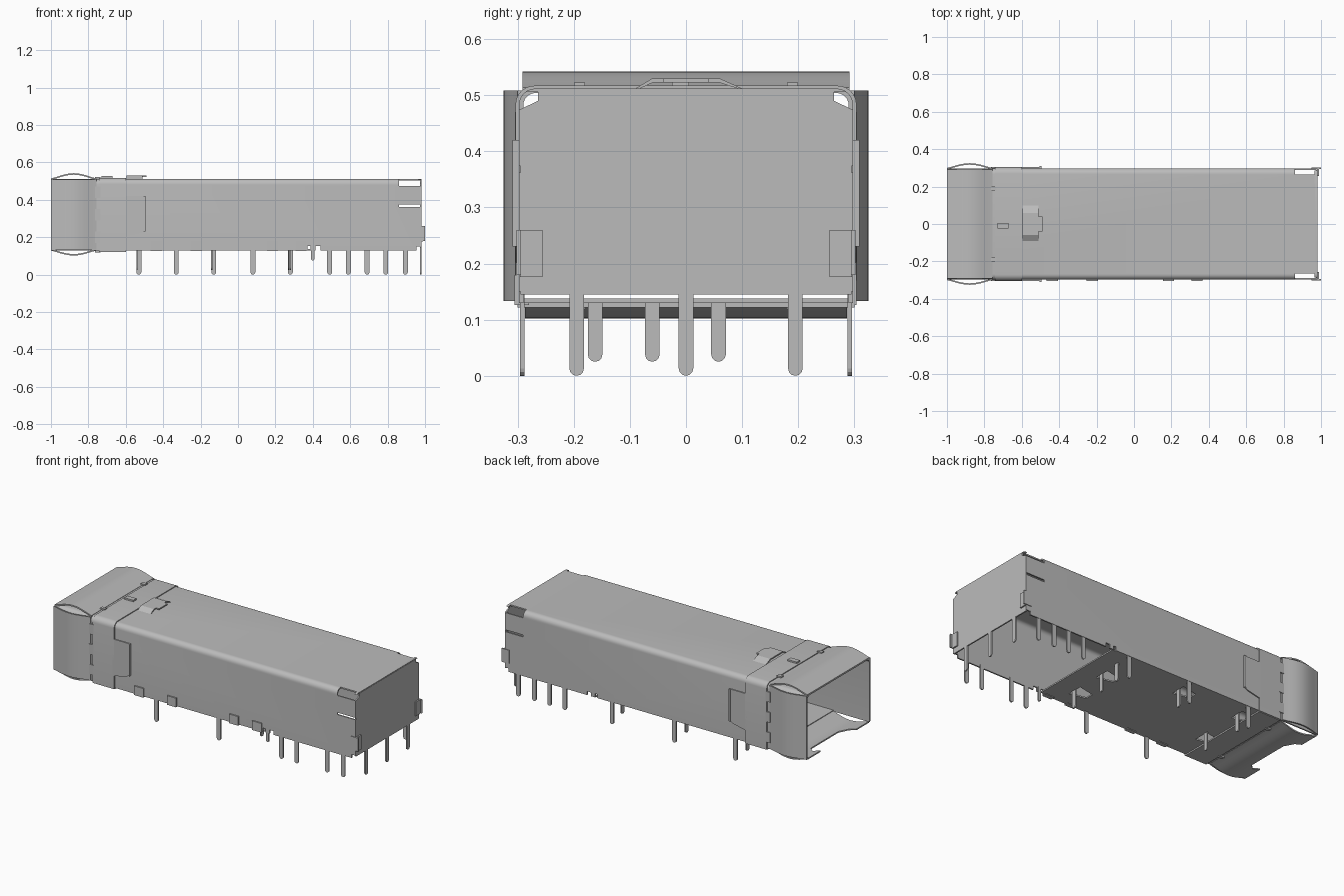
import bpy
import bmesh
import math

old = bpy.data.objects.get("Cube")
if old:
    bpy.data.objects.remove(old, do_unlink=True)

steel = bpy.data.materials.new("plain steel grey")
steel.use_nodes = True
GREY = (0.5, 0.5, 0.5, 1)
steel.diffuse_color = GREY
steel.node_tree.nodes["Principled BSDF"].inputs["Base Color"].default_value = GREY


def prism(name, pts, axis, lo, hi, smooth=False):
    """Extrude a 2D outline along an axis; outline uses the other two axes in xyz order."""
    def place(p, t):
        v = list(p)
        v.insert("xyz".index(axis), t)
        return v
    bm = bmesh.new()
    a = [bm.verts.new(place(p, lo)) for p in pts]
    b = [bm.verts.new(place(p, hi)) for p in pts]
    bm.faces.new(a)
    bm.faces.new(b[::-1])
    for i in range(len(pts)):
        j = (i + 1) % len(pts)
        bm.faces.new((a[i], b[i], b[j], a[j]))
    bmesh.ops.recalc_face_normals(bm, faces=bm.faces)
    mesh = bpy.data.meshes.new(name)
    bm.to_mesh(mesh)
    bm.free()
    mesh.materials.append(steel)
    ob = bpy.data.objects.new(name, mesh)
    bpy.context.collection.objects.link(ob)
    if smooth:
        bpy.ops.object.select_all(action="DESELECT")
        bpy.context.view_layer.objects.active = ob
        ob.select_set(True)
        bpy.ops.object.shade_smooth_by_angle(angle=math.radians(35))
    return ob


def box(name, x, y, z):
    return prism(name, [(x[0], y[0]), (x[1], y[0]), (x[1], y[1]), (x[0], y[1])], "z", *z)


def cut(target, cutters):
    for c in cutters:
        c.hide_render = True
        c.hide_set(True)
        m = target.modifiers.new("cut", "BOOLEAN")
        m.operation = "DIFFERENCE"
        m.solver = "EXACT"
        m.object = c


def arch(half, top, bottom, r):
    """Left to right path over the housing: side, rounded corner, top, corner, side."""
    pts = [(-half, bottom)]
    for cy, start in ((-half + r, 180), (half - r, 90)):
        for i in range(7):
            a = math.radians(start - 15 * i)
            pts.append((cy + r * math.cos(a), top - r + r * math.sin(a)))
    return pts + [(half, bottom)]


def channel(name, x, half, top, bottom, r, t):
    outline = arch(half, top, bottom, r) + arch(half - t, top - t, bottom, r - t)[::-1]
    return prism(name, outline, "x", *x, smooth=True)


def bow(base, height, sign, t=0.008, x0=-1.0, x1=-0.757, n=14):
    """Bulged spring strip in (x, offset)."""
    outer = []
    for i in range(n + 1):
        u = i / n
        outer.append((x0 + (x1 - x0) * u, base + sign * height * math.sin(math.pi * u) ** 1.2))
    return outer + [(x, v - sign * t) for x, v in reversed(outer)]


def pin(name, axis, at, centre, low, high, w=0.013, t=0.008):
    """Flat solder pin with a rounded tip, lying across the given axis."""
    pts = [(centre + w, high), (centre - w, high)]
    for i in range(7):
        a = math.pi * (1 + i / 6)
        pts.append((centre + w * math.cos(a), low + w + w * math.sin(a)))
    prism(name, pts, axis, at - t / 2, at + t / 2)


# Main housing: sides and roof, with corner windows, slots and edge notches
shell = channel("housing_shell", (-1, 0.98), 0.298, 0.512, 0.13, 0.03, 0.008)
cutters = []
for s in (-1, 1):
    ys = sorted((s * 0.264, s * 0.4))
    cutters.append(box("corner_cutter", (0.86, 1.1), ys, (0.475, 0.506)))
    cutters.append(box("roof_corner_cutter", (0.86, 0.965), sorted((s * 0.264, s * 0.291)), (0.49, 0.6)))
cutters.append(box("slot_cutter", (0.86, 1.1), (-0.4, 0.4), (0.362, 0.374)))
cutters.append(box("rear_step_cutter", (0.955, 1.1), (-0.4, 0.4), (0.1, 0.15)))
for x in ((0.372, 0.388), (0.415, 0.44)):
    cutters.append(box("notch_cutter", x, (-0.4, 0.4), (0.1, 0.152)))
cut(shell, cutters)

# Floor plate with the tapered windows left by its stamped pins
floor = box("floor_plate", (-0.765, 0.39), (-0.291, 0.291), (0.13, 0.138))
windows = []
for x, y in ((0.22, -0.16), (0.22, 0.06), (-0.19, 0.19), (-0.59, 0.19), (-0.59, -0.1)):
    taper = [(x - 0.05, y - 0.025), (x + 0.05, y - 0.045), (x + 0.05, y + 0.045), (x - 0.05, y + 0.025)]
    windows.append(prism("window_cutter", taper, "z", 0.1, 0.2))
cut(floor, windows)
for x, y in ((0.27, -0.162), (0.27, 0.058), (0.28, 0.195),
             (-0.14, 0.195), (-0.54, 0.195), (-0.54, -0.06)):
    pin("floor_pin", "x", x, y, 0.025, 0.135)

# Bulged grounding springs around the mouth
prism("top_spring", bow(0.514, 0.028, 1), "y", -0.291, 0.291, True)
bottom_spring = prism("bottom_spring", bow(0.128, 0.026, -1), "y", -0.287, 0.287, True)
mouth = [(-1.1, -0.17), (-0.95, -0.17), (-0.91, -0.13), (-0.91, 0.13), (-0.95, 0.17), (-1.1, 0.17)]
cut(bottom_spring, [prism("mouth_notch_cutter", mouth, "z", 0.0, 0.2)])
for s, side in ((-1, "right"), (1, "left")):
    prism(side + "_spring", bow(s * 0.3, 0.025, s), "z", 0.133, 0.508, True)

# Collar band behind the springs
channel("collar_band", (-0.742, -0.6), 0.304, 0.517, 0.126, 0.034, 0.007)
box("collar_floor", (-0.742, -0.6), (-0.3, 0.3), (0.122, 0.13))
for s in (-1, 1):
    flap = [(-0.61, 0.2), (-0.52, 0.22), (-0.495, 0.235), (-0.495, 0.42), (-0.61, 0.42)]
    prism("collar_side_flap", flap, "y", s * 0.297, s * 0.304)
    box("flap_lip", (-0.505, -0.495), sorted((s * 0.297, s * 0.309)), (0.23, 0.42))
    for y in (-0.19, 0.19):
        box("collar_bridge", (-0.765, -0.735), (y - 0.01, y + 0.01),
            (0.515, 0.523) if s > 0 else (0.118, 0.128))
    for z in (0.2, 0.32, 0.44):
        box("collar_side_bridge", (-0.765, -0.735), sorted((s * 0.297, s * 0.305)), (z - 0.03, z + 0.03))

# Raised latch strip and small stop on the roof
latch = [(-0.09, 0.512), (-0.06, 0.53), (0.06, 0.53), (0.1, 0.512),
         (0.092, 0.512), (0.058, 0.523), (-0.058, 0.523), (-0.082, 0.512)]
prism("roof_latch", latch, "x", -0.595, -0.51)
box("latch_tip", (-0.511, -0.49), (-0.04, 0.04), (0.523, 0.53))
box("roof_stop", (-0.73, -0.67), (-0.025, 0.005), (0.514, 0.526))

# Rear wall with stepped upper corners, and its pins
half_wall = [(0.295, 0.145), (0.295, 0.475), (0.264, 0.49), (0.264, 0.508)]
wall = half_wall + [(-y, z) for y, z in reversed(half_wall)]
prism("rear_wall", wall, "x", 0.974, 0.982)
for y in (-0.195, 0, 0.195):
    pin("rear_pin", "x", 0.978, y, 0.0, 0.15)

# Folded tabs holding the rear wall
for s in (-1, 1):
    box("rear_tab", (0.982, 0.99), sorted((s * 0.256, s * 0.296)), (0.176, 0.26))
    box("rear_tab_fold", (0.95, 1.0), sorted((s * 0.294, s * 0.302)), (0.18, 0.26))

# Solder pins along both sides
for x in (-0.33, 0.08, 0.49, 0.59, 0.79, 0.895):
    pin("right_side_pin", "y", -0.292, x, 0.0, 0.145)
for x in (-0.53, -0.13, 0.28, 0.59, 0.69, 0.79, 0.895):
    pin("left_side_pin", "y", 0.292, x, 0.0, 0.145)
pin("short_locating_pin", "y", -0.292, 0.4, 0.075, 0.16, 0.009)

# Folded floor tabs clipped over the right side
for x in (-0.437, -0.223, 0.185, 0.337):
    box("floor_tab", (x - 0.03, x + 0.03), (-0.306, -0.298), (0.13, 0.18))
    box("floor_tab_fold", (x - 0.03, x + 0.03), (-0.306, -0.28), (0.126, 0.134))
